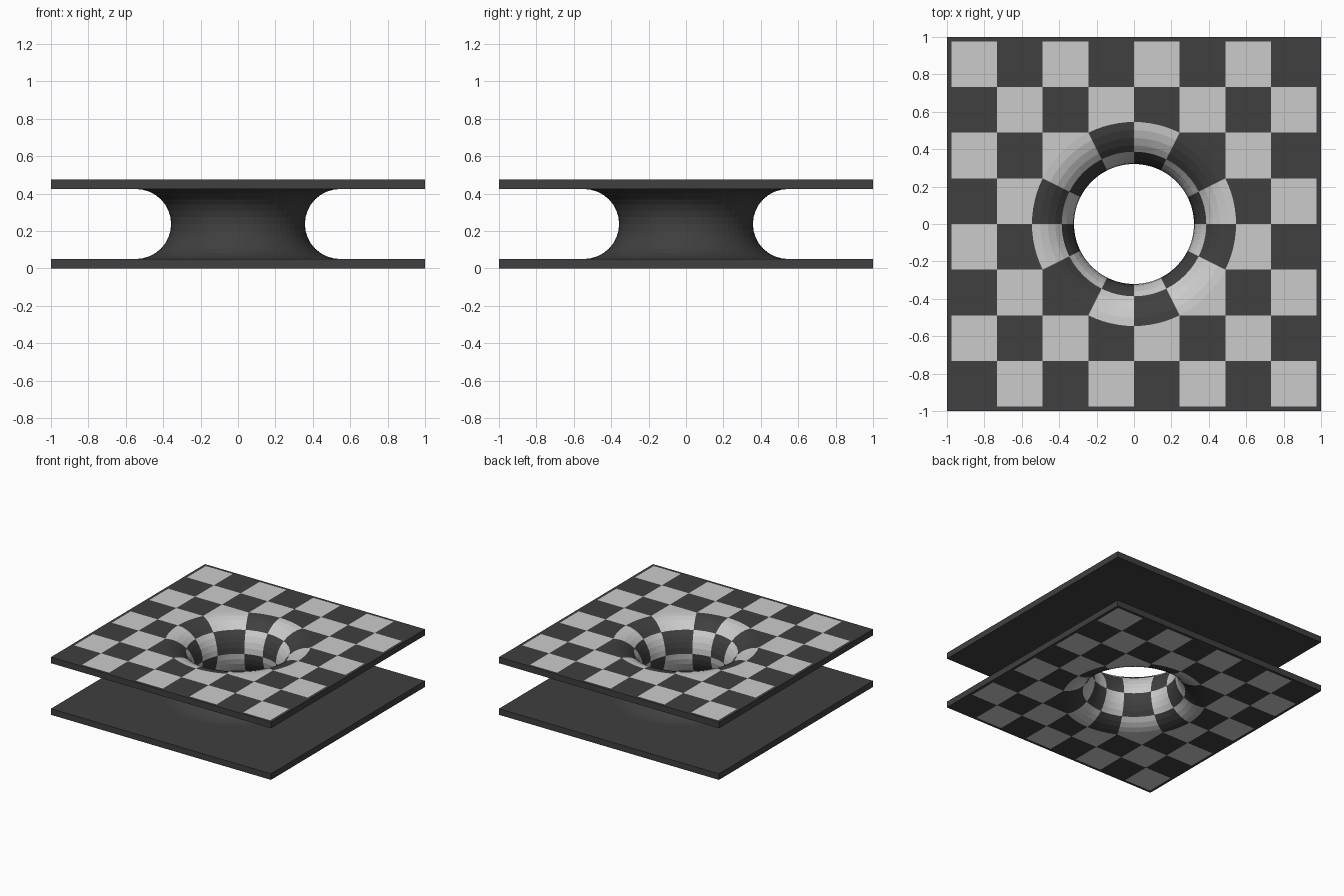
import bpy, bmesh
from math import atan2, cos, sin, pi, hypot

if "Cube" in bpy.data.objects:
    bpy.data.objects.remove(bpy.data.objects["Cube"])

C = 0.244                        # checker cell size
R = hypot(C, 2 * C)              # mouth radius where the throat leaves the plate
H = 0.237                        # half of total height
T = 0.05                         # plate thickness
A = atan2(1, 2)                  # first sector angle
LINES = [-1] + [C * (i - 4) for i in range(9)] + [1]
SECTORS = sorted(q * pi / 2 + a for q in range(4) for a in (0, A, pi / 2 - A)) + [2 * pi]
ARC, BAND = 6, 4                 # facets per sector, facets per throat band


def material(name, v):
    m = bpy.data.materials.new(name)
    m.diffuse_color = (v, v, v, 1)
    m.use_nodes = True
    m.node_tree.nodes["Principled BSDF"].inputs["Base Color"].default_value = m.diffuse_color
    return m


bm = bmesh.new()


def face(pts, light):
    f = bm.faces.new([bm.verts.new(p) for p in pts])
    f.material_index = 1 if light else 0


def arc(s):
    a, b = SECTORS[s], SECTORS[s + 1]
    return [a + (b - a) * k / ARC for k in range(ARC + 1)]


def plate_face(z, checker, odd):
    # square cells outside the mouth, plus the border strip
    for i in range(10):
        for j in range(10):
            ci, cj = i - 1, j - 1
            central = 2 <= ci <= 5 and 2 <= cj <= 5
            beside = (ci in (3, 4) and cj in (1, 6)) or (cj in (3, 4) and ci in (1, 6))
            if central or beside:
                continue
            inside = 0 <= ci < 8 and 0 <= cj < 8
            x0, x1, y0, y1 = LINES[i], LINES[i + 1], LINES[j], LINES[j + 1]
            face([(x0, y0, z), (x1, y0, z), (x1, y1, z), (x0, y1, z)],
                 checker and inside and (ci + cj) % 2 == odd)
    # cells cut by the round mouth
    corners = [[(3, 1), (3, 0)], [(2, 2)], [(0, 3), (1, 3)]]
    for s in range(12):
        pts = [(R * cos(t), R * sin(t), z) for t in arc(s)]
        q, k = divmod(s, 3)
        outer = corners[k]
        for _ in range(q):
            outer = [(-y, x) for x, y in outer]
        pts += [(x * C, y * C, z) for x, y in outer]
        # side cells contrast with their throat sector, corner cells match it
        light = (s % 2 == 1) if k != 1 else (s % 2 == 0)
        face(pts, checker and light == (odd == 1))


def throat(rx, rz, checker):
    n = BAND * 4

    def point(t, k):
        p = pi / 2 - pi * k / n
        r = R - rx * cos(p)
        return (r * cos(t), r * sin(t), H + rz * sin(p))

    for s in range(12):
        ts = arc(s)
        for t0, t1 in zip(ts, ts[1:]):
            for k in range(n):
                face([point(t0, k), point(t1, k), point(t1, k + 1), point(t0, k + 1)],
                     checker and (s + k // BAND) % 2 == 0)


# checkered outer skin: top face, throat wall, bottom face
plate_face(2 * H, True, 1)
plate_face(0, True, 0)
throat(0.225, H, True)

# plain dark backing between the plates
plate_face(2 * H - T, False, 1)
plate_face(T, False, 0)
throat(0.188, H - T, False)

# plate rims
for z0, z1 in ((0, T), (2 * H - T, 2 * H)):
    for a, b in zip(LINES, LINES[1:]):
        for e in (-1, 1):
            face([(a, e, z0), (b, e, z0), (b, e, z1), (a, e, z1)], False)
            face([(e, a, z0), (e, b, z0), (e, b, z1), (e, a, z1)], False)

bmesh.ops.remove_doubles(bm, verts=bm.verts, dist=1e-4)
bmesh.ops.recalc_face_normals(bm, faces=bm.faces)

mesh = bpy.data.meshes.new("checkered_tunnel_plates")
bm.to_mesh(mesh)
bm.free()
mesh.materials.append(material("black", 0.05))
mesh.materials.append(material("light_grey", 0.8))
obj = bpy.data.objects.new("checkered_tunnel_plates", mesh)
bpy.context.collection.objects.link(obj)
